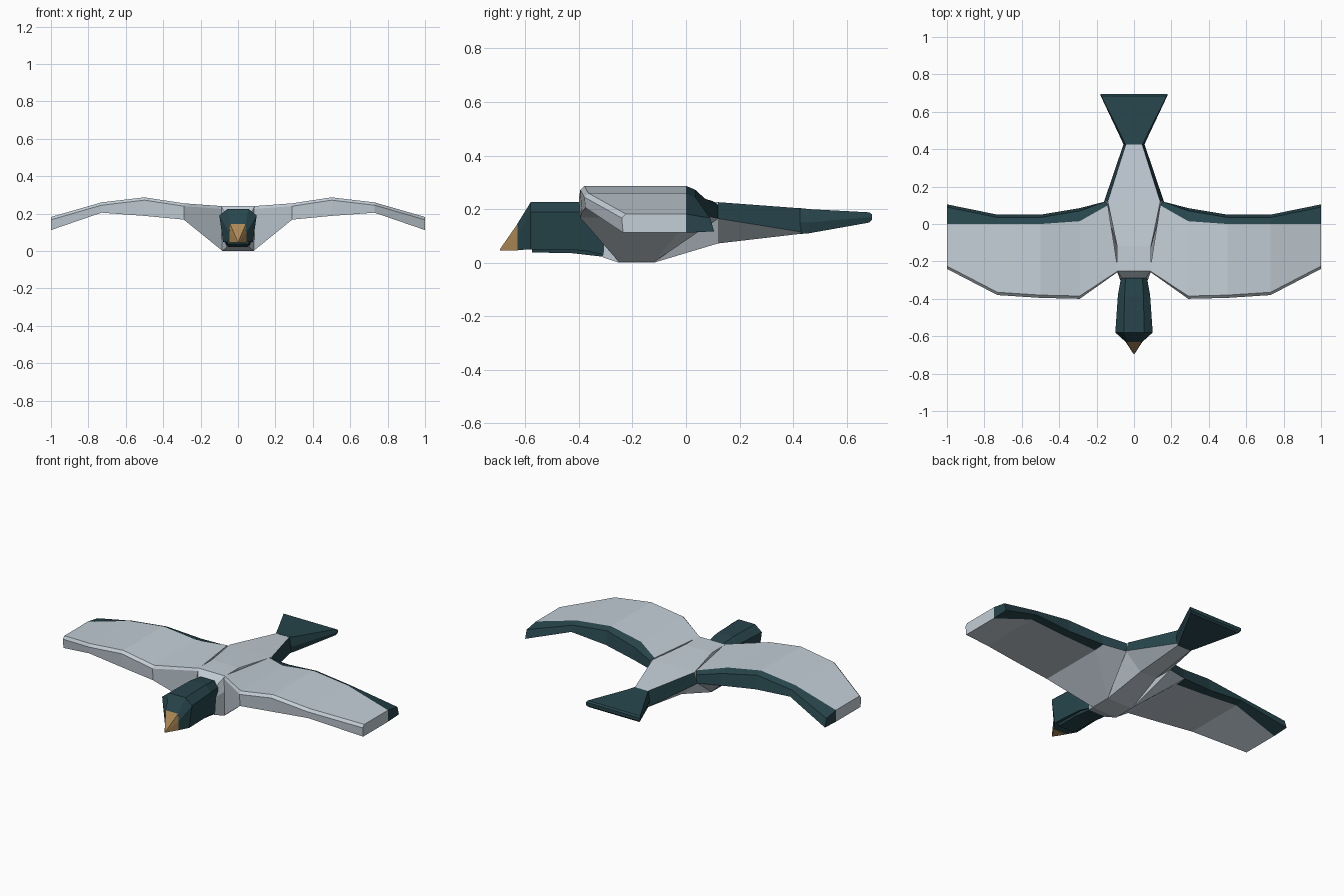
import bpy, bmesh

if "Cube" in bpy.data.objects:
    bpy.data.objects.remove(bpy.data.objects["Cube"])


def material(name, rgb):
    m = bpy.data.materials.new(name)
    m.diffuse_color = (*rgb, 1)
    m.use_nodes = True
    m.node_tree.nodes["Principled BSDF"].inputs["Base Color"].default_value = m.diffuse_color
    return m


GREY = material("pale grey feathers", (0.55, 0.62, 0.68))
TEAL = material("dark teal feathers", (0.02, 0.06, 0.072))
HORN = material("ochre beak", (0.42, 0.25, 0.09))


def loft(name, rings, mats, rule=None, mirror=False):
    """Skin equal-length rings; rule(ring, side) gives the material slot."""
    bm = bmesh.new()
    vs = [[bm.verts.new(p) for p in r] for r in rings]
    n = len(rings[0])
    for i in range(len(vs) - 1):
        for j in range(n):
            k = (j + 1) % n
            f = bm.faces.new((vs[i][j], vs[i][k], vs[i + 1][k], vs[i + 1][j]))
            f.material_index = rule(i, j) if rule else 0
    bm.faces.new(vs[0])
    # the last cap is split across so that a front and a back part can differ
    end = vs[-1]
    if mirror:
        front = bm.faces.new((end[0], end[1], end[2], end[3], end[6]))
        back = bm.faces.new((end[3], end[4], end[5], end[6]))
        front.material_index, back.material_index = 0, 1
        copy = bmesh.ops.duplicate(bm, geom=bm.verts[:] + bm.edges[:] + bm.faces[:])
        for v in copy["geom"]:
            if isinstance(v, bmesh.types.BMVert):
                v.co.x *= -1
    else:
        bm.faces.new(end)
    bmesh.ops.remove_doubles(bm, verts=bm.verts, dist=1e-5)
    bmesh.ops.recalc_face_normals(bm, faces=bm.faces)
    me = bpy.data.meshes.new(name)
    bm.to_mesh(me)
    bm.free()
    for m in mats:
        me.materials.append(m)
    ob = bpy.data.objects.new(name, me)
    bpy.context.collection.objects.link(ob)
    return ob


def hexagon(y, top, mid, low):
    """Six-sided ring across the body from (half width, height) pairs."""
    right = [(w, y, z) for w, z in (top, mid, low)]
    return right + [(-x, yy, z) for x, yy, z in reversed(right)]


def wing_ring(x, front, split, back, top, low):
    """Wing section, split where the dark trailing band begins."""
    return [(x, front + .015, top), (x, front, top - .015), (x, front + .005, low),
            (x, split, low), (x, back, low + .005), (x, back - .015, top - .015),
            (x, split, top)]


# wings, both sides, with a dark trailing band
root = [(.085, -.25, .24), (.085, -.255, .225), (.085, -.25, .002), (.085, -.12, .002),
        (.155, .12, .165), (.155, .12, .215), (.14, .10, .23)]
wing = [root,
        wing_ring(.29, -.40, .015, .085, .255, .168),
        wing_ring(.50, -.395, 0, .05, .287, .188),
        wing_ring(.73, -.38, 0, .05, .26, .205),
        wing_ring(1.0, -.24, 0, .105, .182, .112)]


def wing_rule(i, j):
    if i == 0 and j == 3:
        return 0
    return 1 if j in (3, 4, 5) else 0


loft("wings", wing, [GREY, TEAL], wing_rule, mirror=True)

# body, with dark flanks behind the wings
body = [hexagon(-.31, (.05, .17), (.07, .13), (.06, .02)),
        hexagon(-.25, (.09, .24), (.092, .15), (.085, 0)),
        hexagon(-.12, (.09, .24), (.092, .15), (.085, 0)),
        hexagon(.12, (.14, .226), (.16, .165), (.055, .072)),
        hexagon(.43, (.042, .203), (.055, .115), (.045, .108))]
loft("body", body, [GREY, TEAL], lambda i, j: 1 if i == 3 and j in (0, 4) else 0)

# tail fan
tail = [hexagon(.425, (.045, .204), (.056, .15), (.045, .107)),
        hexagon(.46, (.062, .2), (.072, .15), (.06, .11)),
        hexagon(.685, (.175, .188), (.178, .17), (.17, .15)),
        hexagon(.695, (.18, .18), (.18, .17), (.178, .16))]
loft("tail", tail, [TEAL])

# head and neck
head = [hexagon(-.63, (.042, .145), (.045, .10), (.045, .047)),
        hexagon(-.58, (.055, .226), (.10, .19), (.08, .05)),
        hexagon(-.38, (.05, .226), (.086, .19), (.07, .046)),
        hexagon(-.29, (.045, .215), (.07, .18), (.06, .025))]
loft("head", head, [TEAL])

# throat
throat = [hexagon(-.575, (.06, .08), (.062, .06), (.055, .038)),
          hexagon(-.43, (.06, .08), (.062, .06), (.055, .036)),
          hexagon(-.29, (.06, .08), (.062, .05), (.055, .02))]
loft("throat", throat, [TEAL])

# beak
beak = [hexagon(-.628, (.043, .147), (.046, .10), (.046, .046)),
        hexagon(-.695, (.002, .05), (.003, .047), (.002, .045))]
loft("beak", beak, [HORN])
